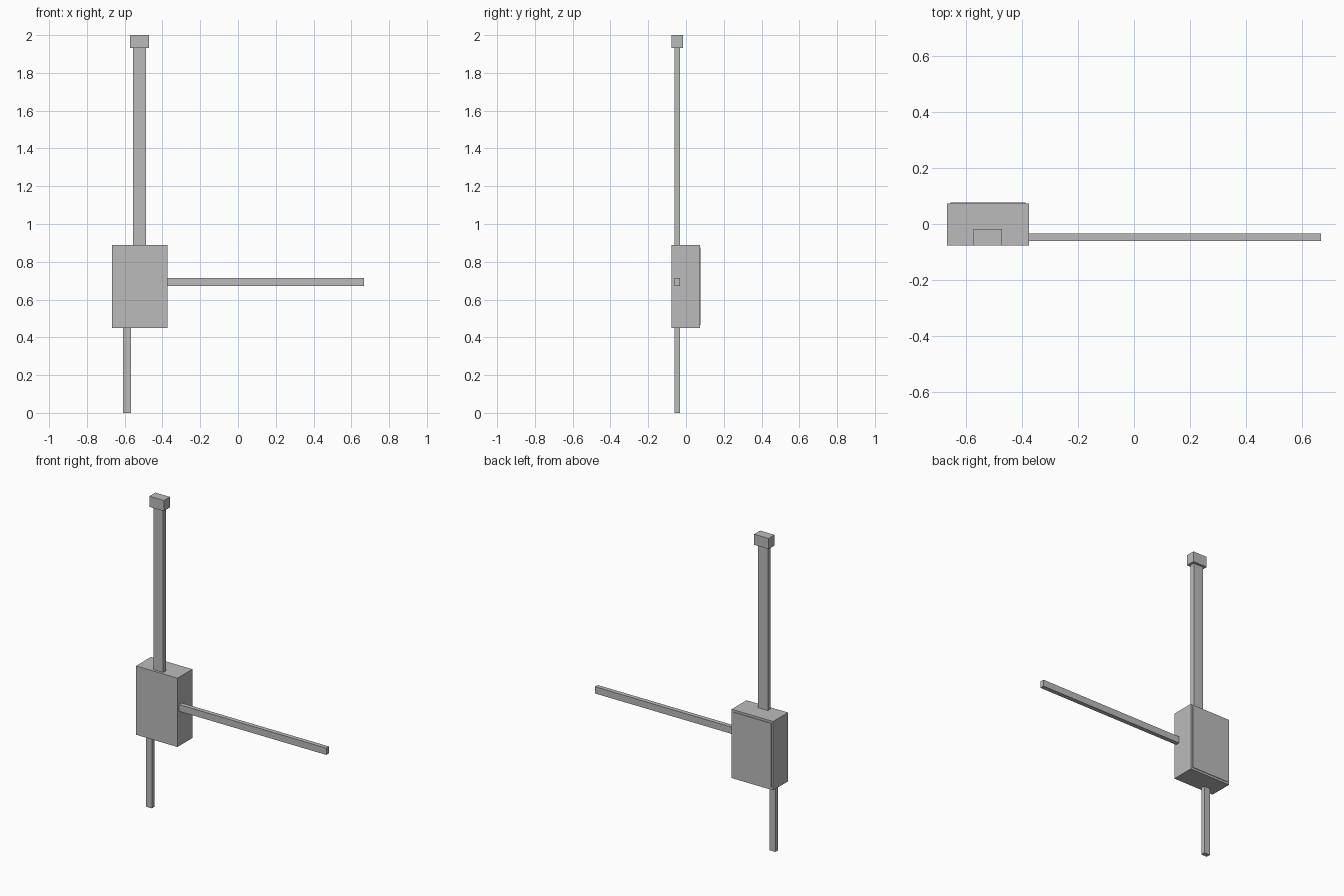
import bpy

if "Cube" in bpy.data.objects:
    bpy.data.objects.remove(bpy.data.objects["Cube"])

grey = bpy.data.materials.new("plain_grey")
grey.diffuse_color = (0.5, 0.5, 0.5, 1)
grey.use_nodes = True
grey.node_tree.nodes["Principled BSDF"].inputs["Base Color"].default_value = grey.diffuse_color


def box(name, x, y, z):
    """Add a box from its (min, max) extents on each axis."""
    bpy.ops.mesh.primitive_cube_add(size=1, location=[(a + b) / 2 for a, b in (x, y, z)])
    ob = bpy.context.object
    ob.name = name
    ob.scale = [b - a for a, b in (x, y, z)]
    bpy.ops.object.transform_apply(location=False, rotation=False, scale=True)
    ob.data.materials.append(grey)
    return ob


ROD_Y = (-0.061, -0.033)  # depth shared by the rods

# Main housing with a thin plate on its back
box("housing", (-0.667, -0.374), (-0.077, 0.073), (0.45, 0.89))
box("back_plate", (-0.654, -0.387), (0.072, 0.077), (0.464, 0.876))

# Upright post with its cap
box("post", (-0.556, -0.486), ROD_Y, (0.88, 1.94))
box("post_cap", (-0.572, -0.470), (-0.077, -0.017), (1.932, 2.0))

# Lower leg and side arm
box("lower_leg", (-0.609, -0.567), ROD_Y, (0.0, 0.46))
box("side_arm", (-0.384, 0.667), ROD_Y, (0.672, 0.715))
